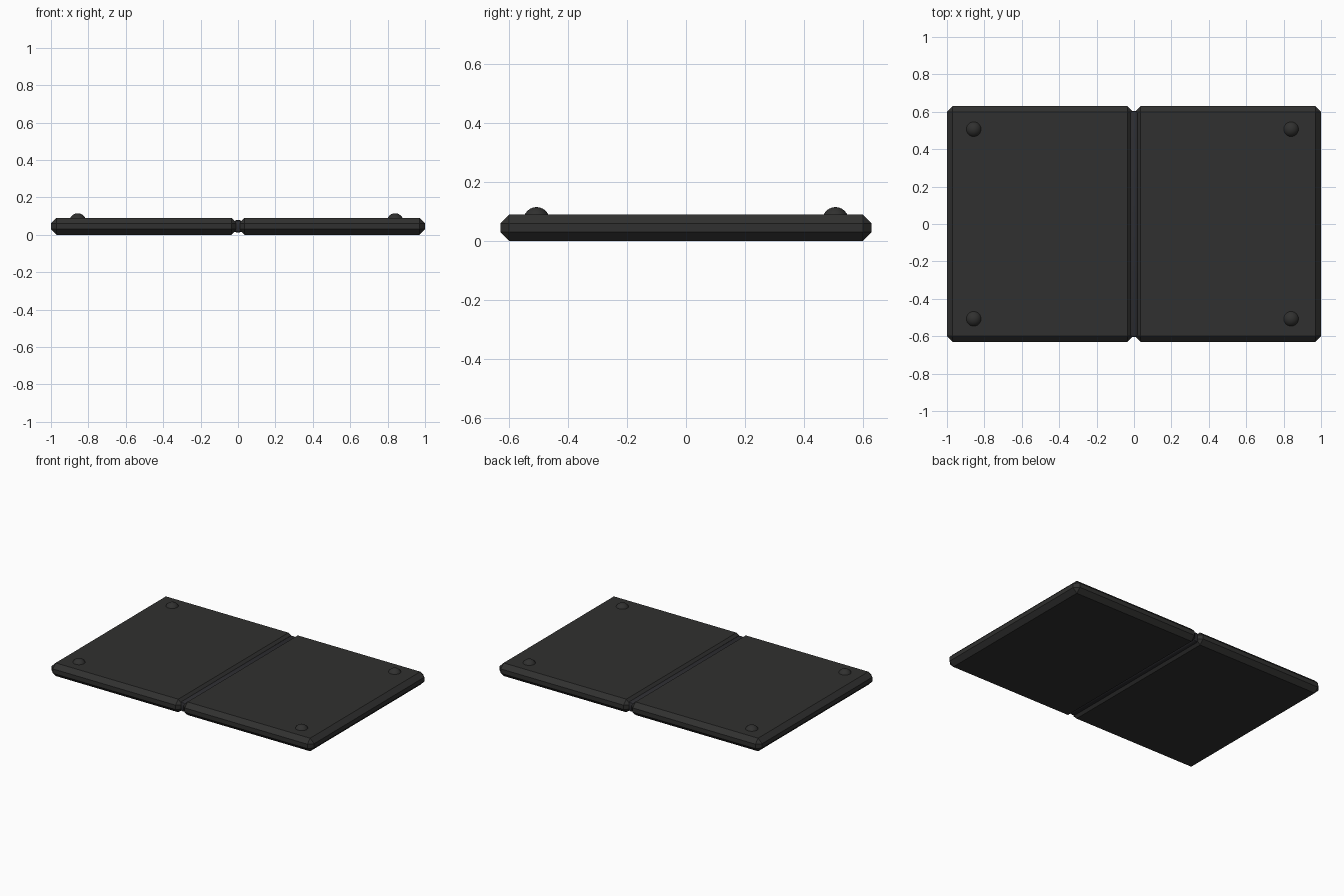
import bpy
import bmesh

if "Cube" in bpy.data.objects:
    bpy.data.objects.remove(bpy.data.objects["Cube"])


def material(name, color):
    m = bpy.data.materials.new(name)
    m.diffuse_color = color
    m.use_nodes = True
    m.node_tree.nodes["Principled BSDF"].inputs["Base Color"].default_value = m.diffuse_color
    return m


case_mat = material("dark_case", (0.03, 0.03, 0.029, 1))
hinge_mat = material("hinge_dark", (0.026, 0.026, 0.03, 1))


def finish(name, bm, mat, smooth=False):
    mesh = bpy.data.meshes.new(name)
    bm.to_mesh(mesh)
    bm.free()
    mesh.materials.append(mat)
    ob = bpy.data.objects.new(name, mesh)
    bpy.context.collection.objects.link(ob)
    if smooth:
        bpy.ops.object.select_all(action='DESELECT')
        ob.select_set(True)
        bpy.context.view_layer.objects.active = ob
        bpy.ops.object.shade_smooth_by_angle()
    return ob


# Chamfered flat panel
def panel(name, x0, x1):
    bm = bmesh.new()
    bmesh.ops.create_cube(bm, size=1)
    bmesh.ops.scale(bm, vec=(x1 - x0, 1.26, 0.09), verts=bm.verts)
    bmesh.ops.translate(bm, vec=((x0 + x1) / 2, 0, 0.045), verts=bm.verts)
    bmesh.ops.bevel(bm, geom=bm.edges[:], offset=0.03, segments=1,
                    affect='EDGES')
    finish(name, bm, case_mat)


panel("left_panel", -1.0, -0.005)
panel("right_panel", 0.005, 1.0)

# Hinge barrel along y, with bevelled rims
bm = bmesh.new()
bmesh.ops.create_cone(bm, cap_ends=True, segments=24, radius1=0.034,
                      radius2=0.034, depth=1.21)
rims = [e for e in bm.edges if abs(e.verts[0].co.z - e.verts[1].co.z) < 1e-4]
bmesh.ops.bevel(bm, geom=rims, offset=0.014, segments=2, profile=0.5,
                affect='EDGES')
hinge = finish("hinge_barrel", bm, hinge_mat, True)
hinge.rotation_euler.x = 1.5707963
hinge.location.z = 0.045

# Corner bumper feet
for side, x in (("left", -0.857), ("right", 0.84)):
    for end, y in (("front", -0.507), ("back", 0.507)):
        bm = bmesh.new()
        bmesh.ops.create_uvsphere(bm, u_segments=24, v_segments=12,
                                  radius=0.044)
        foot = finish(f"{side}_{end}_bumper", bm, case_mat, True)
        foot.location = (x, y, 0.071)
